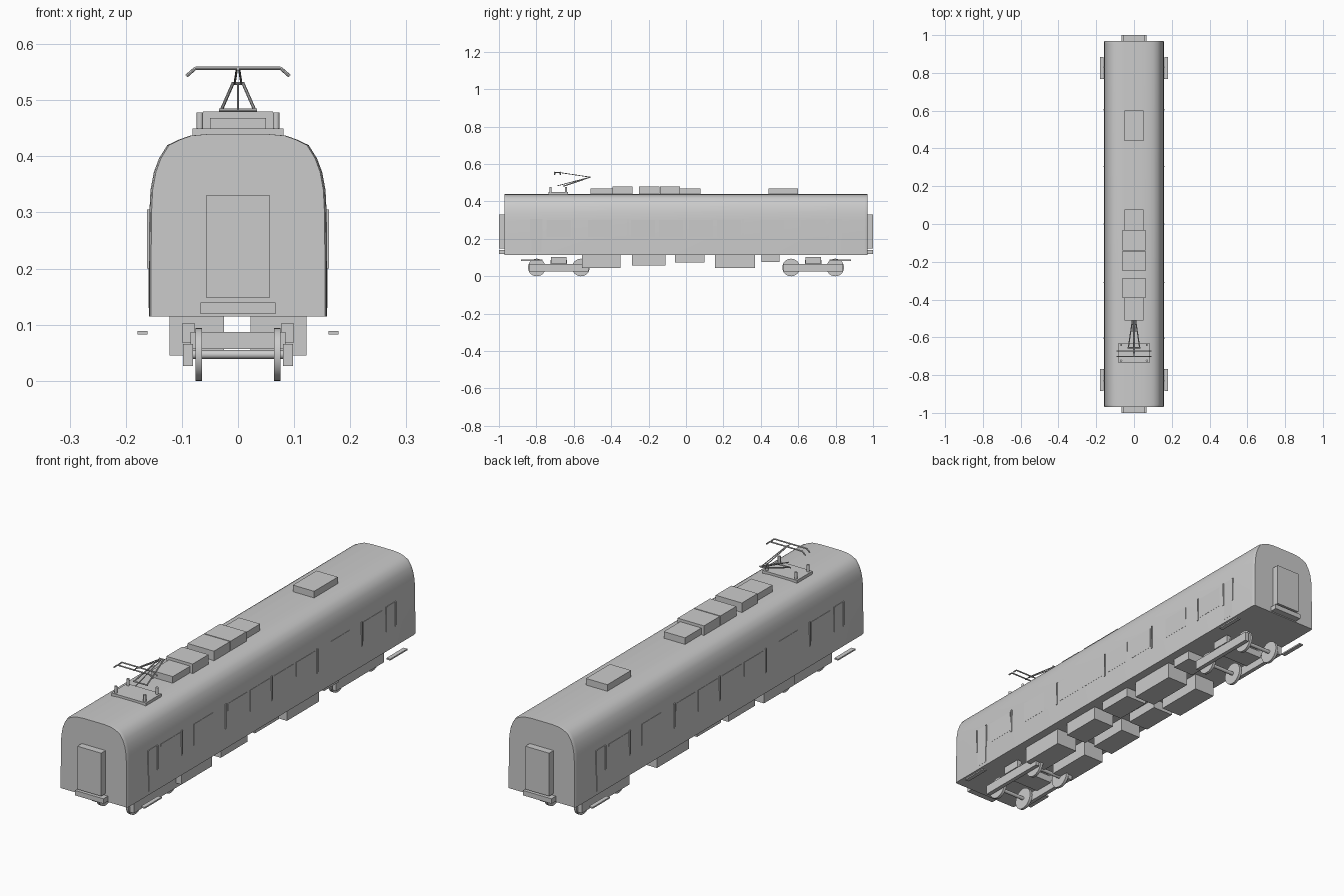
import bpy, bmesh, math
from mathutils import Vector

if "Cube" in bpy.data.objects:
    bpy.data.objects.remove(bpy.data.objects["Cube"])


def finish(bm, name, smooth=False):
    bmesh.ops.recalc_face_normals(bm, faces=bm.faces)
    me = bpy.data.meshes.new(name)
    bm.to_mesh(me)
    bm.free()
    ob = bpy.data.objects.new(name, me)
    bpy.context.collection.objects.link(ob)
    if smooth:
        bpy.ops.object.select_all(action='DESELECT')
        bpy.context.view_layer.objects.active = ob
        ob.select_set(True)
        bpy.ops.object.shade_smooth_by_angle(angle=math.radians(35))
    return ob


def box(name, x0, x1, y0, y1, z0, z1):
    bm = bmesh.new()
    bmesh.ops.create_cube(bm, size=1)
    for v in bm.verts:
        v.co = Vector(((x0 + x1) / 2 + v.co.x * (x1 - x0),
                       (y0 + y1) / 2 + v.co.y * (y1 - y0),
                       (z0 + z1) / 2 + v.co.z * (z1 - z0)))
    return finish(bm, name)


def rod(name, a, b, r, sides=12):
    a, b = Vector(a), Vector(b)
    bm = bmesh.new()
    bmesh.ops.create_cone(bm, cap_ends=True, segments=sides, radius1=r, radius2=r, depth=(b - a).length)
    q = (b - a).to_track_quat('Z', 'Y')
    for v in bm.verts:
        v.co = q @ v.co + (a + b) / 2
    return finish(bm, name, True)


# Car body: arched cross-section lofted along y, slightly tucked in at the ends
half = [(0.159, 0.115), (0.159, 0.20), (0.158, 0.30), (0.156, 0.34), (0.15, 0.372), (0.141, 0.396),
        (0.126, 0.42), (0.105, 0.43), (0.085, 0.437), (0.05, 0.44)]
profile = half + [(-x, z) for x, z in reversed(half)]
bm = bmesh.new()
rings = []
for y, s in ((-0.97, 0.975), (-0.966, 0.99), (-0.955, 1), (0.955, 1), (0.966, 0.99), (0.97, 0.975)):
    rings.append([bm.verts.new((x * s, y, z)) for x, z in profile])
n = len(profile)
for r0, r1 in zip(rings, rings[1:]):
    for i in range(n):
        bm.faces.new((r0[i], r0[(i + 1) % n], r1[(i + 1) % n], r1[i]))
bm.faces.new(rings[0])
bm.faces.new(rings[-1])
finish(bm, "car_body", True)

# Gangway doors and buffer beams at both ends
for s in (-1, 1):
    ya, yb = sorted((s * 0.96, s * 1.0))
    box("gangway", -0.056, 0.056, ya, yb, 0.148, 0.331)
    box("buffer_beam", -0.067, 0.067, ya, yb, 0.119, 0.14)

# Window panels, cab doors and upright trims on both sides
for s in (-1, 1):
    def side(name, y0, y1, z0, z1, out):
        xa, xb = sorted((s * 0.152, s * out))
        box(name, xa, xb, y0, y1, z0, z1)
    for y in (-0.83, -0.77, -0.605, -0.31, 0, 0.305, 0.605, 0.77, 0.83):
        side("window_trim", y - 0.003, y + 0.003, 0.2, 0.305, 0.162)
    for y in (-0.68, -0.46, -0.23, -0.08, 0.08, 0.23, 0.46, 0.68):
        side("window", y - 0.065, y + 0.065, 0.21, 0.3, 0.1595)
    for y in (-0.8, 0.8):
        side("cab_door", y - 0.027, y + 0.027, 0.13, 0.305, 0.1595)

# Underfloor equipment cases in two rows
cases = [(-0.555, -0.35, 0.045), (-0.29, -0.11, 0.058), (-0.06, 0.1, 0.074),
         (0.155, 0.37, 0.045), (0.405, 0.5, 0.077)]
for y0, y1, z in cases:
    box("underfloor_case", 0.022, 0.122, y0, y1, z, 0.118)
for y0, y1, z in cases[:4]:
    box("underfloor_case", -0.122, -0.025, y0, y1, z, 0.118)

# Bogies with wheelsets, side frames, springs and door steps
for yc in (-0.68, 0.68):
    box("bogie_transom", -0.085, 0.085, yc - 0.045, yc + 0.045, 0.057, 0.087)
    for y in (yc - 0.118, yc + 0.118):
        rod("axle", (-0.085, y, 0.047), (0.085, y, 0.047), 0.008)
        for s in (-1, 1):
            rod("wheel", (s * 0.064, y, 0.047), (s * 0.076, y, 0.047), 0.047, 32)
    ys = yc + math.copysign(0.145, yc)
    for s in (-1, 1):
        xa, xb = sorted((s * 0.08, s * 0.098))
        box("bogie_frame", xa, xb, yc - 0.16, yc + 0.16, 0.026, 0.066)
        xa, xb = sorted((s * 0.077, s * 0.1))
        box("bogie_spring", xa, xb, yc - 0.042, yc + 0.042, 0.068, 0.102)
        xa, xb = sorted((s * 0.161, s * 0.179))
        box("door_step", xa, xb, ys - 0.058, ys + 0.058, 0.083, 0.089)

# Roof equipment
for y0, y1, w, z in [(-0.51, -0.39, 0.05, 0.468), (-0.393, -0.287, 0.062, 0.48), (-0.25, -0.143, 0.062, 0.48),
                     (-0.139, -0.032, 0.062, 0.48), (-0.032, 0.078, 0.05, 0.468), (0.44, 0.6, 0.05, 0.468)]:
    box("roof_unit", -w, w, y0, y1, 0.43, z)

# Pantograph base and insulators
box("pantograph_base", -0.081, 0.081, -0.735, -0.63, 0.434, 0.45)
for x in (-0.068, 0.068):
    for y in (-0.724, -0.641):
        rod("insulator", (x, y, 0.448), (x, y, 0.478), 0.006)

# Pantograph arms and collector strips
knee = (-0.512, 0.53)
for s in (-1, 1):
    rod("lower_arm", (s * 0.03, -0.655, 0.482), (s * 0.009, *knee), 0.003, 8)
rod("control_rod", (0, -0.69, 0.483), (0, *knee), 0.002, 8)
rod("arm_pivot", (-0.034, -0.655, 0.482), (0.034, -0.655, 0.482), 0.003, 8)
rod("knee_pivot", (-0.012, *knee), (0.012, *knee), 0.003, 8)
for s in (-1, 1):
    rod("upper_arm", (s * 0.006, *knee), (s * 0.002, -0.685, 0.556), 0.002, 8)
rod("head_link", (0, -0.705, 0.555), (0, -0.67, 0.555), 0.002, 8)
for y in (-0.702, -0.672):
    pts = [(-0.092, y, 0.543), (-0.076, y, 0.557), (0.076, y, 0.557), (0.092, y, 0.543)]
    for a, b in zip(pts, pts[1:]):
        rod("collector_strip", a, b, 0.003, 8)
